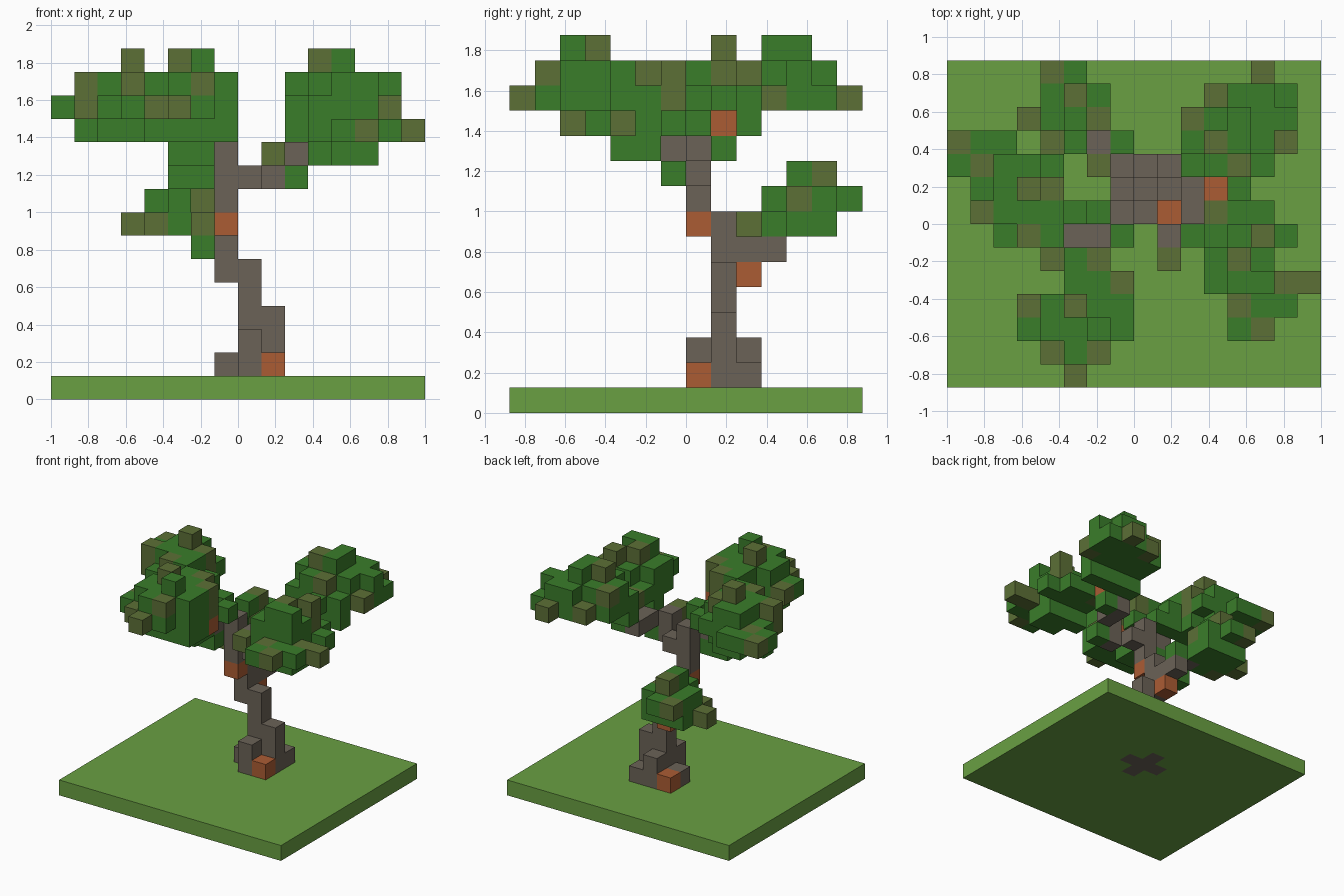
import bpy
import bmesh
from mathutils import Vector

cube = bpy.data.objects.get("Cube")
if cube:
    bpy.data.objects.remove(cube, do_unlink=True)

CELL = 0.125
ORIGIN = Vector((-1, -0.875, 0))


def make_material(name, rgb):
    mat = bpy.data.materials.new(name)
    mat.use_nodes = True
    color = (*rgb, 1)
    mat.diffuse_color = color
    bsdf = next(n for n in mat.node_tree.nodes if n.type == "BSDF_PRINCIPLED")
    bsdf.inputs["Base Color"].default_value = color
    bsdf.inputs["Roughness"].default_value = 0.9
    return mat


MATERIALS = {
    "g": make_material("grass_green", (0.142, 0.35, 0.055)),
    "l": make_material("leaf_green", (0.042, 0.205, 0.023)),
    "o": make_material("olive_leaf", (0.107, 0.16, 0.037)),
    "b": make_material("grey_bark", (0.147, 0.123, 0.095)),
    "r": make_material("rust_bark", (0.41, 0.107, 0.034)),
}
parts = {}


def add_layers(name, column, row, layers):
    """Each layer is a plan of the part: words are rows going back, letters are cells."""
    cells = parts.setdefault(name, {})
    for level, plan in layers.items():
        for j, line in enumerate(plan.split()):
            for i, key in enumerate(line):
                if key != ".":
                    cells[column + i, row + j, level] = key


def add_column(name, i, j, low, high, key="b"):
    for k in range(low, high + 1):
        parts.setdefault(name, {})[i, j, k] = key


# Trunk: flared roots, kinked stem
for step in (-1, 0, 1):
    add_column("trunk", 8 + step, 8, 0, 1)
    add_column("trunk", 8, 8 + step, 0, 2)
add_column("trunk", 9, 8, 1, 3)
add_column("trunk", 8, 8, 1, 5)
add_column("trunk", 9, 9, 1, 1)
add_column("trunk", 9, 7, 1, 1, "r")
add_column("trunk", 7, 9, 1, 1, "r")
add_column("trunk", 7, 8, 5, 7)
add_column("trunk", 7, 7, 7, 7, "r")
add_column("trunk", 7, 7, 8, 10)

# Branches
add_layers("low_branch", 6, 9, {5: ".r", 6: ".b .b", 7: ". b"})
add_layers("front_branch", 5, 6, {10: "bb"})
add_layers("side_branch", 8, 6, {9: ".b b", 10: ".b ..b ..b", 11: ". . ...r"})

# Leaf clusters
add_layers("front_leaves", 3, 0, {
    9: ". . . . . . ..ll",
    10: ". . . . ..ll ..ll",
    11: ". . .llll .llll ..llr ..ll ....l",
    12: "..o .oll lllll ollll ..llo .olo",
    13: ". ..lo .llll .llll ..llo ..lo",
    14: ". . ...l ..o",
})
add_layers("right_leaves", 0, 6, {
    11: ". ..lllll .llll ..ll",
    12: "..lol .ollll .lloo lolll oll",
    13: "...ol .olll ..loo ..ll",
    14: ". . ...o",
})
add_layers("back_left_leaves", 10, 7, {
    10: ". .l",
    11: ". . llll",
    12: ". ..l llll llllo lllll .olll ...o",
    13: ". . .lo llll ollll ..ll",
    14: ". . . .ol ..l",
})
add_layers("front_left_leaves", 9, 2, {
    9: ". . . . .l",
    10: ". . ...ll o.lll",
    11: "...lo ...oll ..llloo ..lll ..llll ..oll",
    12: ". . ..lll ..lll ...lo",
    13: ". . ...ll ...o ....o",
})
add_layers("low_back_leaves", 3, 9, {
    6: "...l",
    7: "...o .ol.l olll .lll",
    8: ". ..l .llo .lll .ol",
    9: ". . ..l ..o",
})

# Grass slab fills around the roots
roots = {c for c in parts["trunk"] if c[2] == 0}
parts["ground"] = {(i, j, 0): "g" for i in range(16) for j in range(14)
                   if (i, j, 0) not in roots}

# Keep one owner per cell, then skin only exposed faces
occupied = {}
for name, cells in parts.items():
    for cell in cells:
        occupied.setdefault(cell, name)


def build(name, cells):
    keys = sorted(set(cells.values()))
    bm = bmesh.new()
    verts = {}

    def corner(p):
        p = tuple(p)
        if p not in verts:
            verts[p] = bm.verts.new(ORIGIN + Vector(p) * CELL)
        return verts[p]

    for cell, key in cells.items():
        if occupied[cell] != name:
            continue
        for axis in range(3):
            for side in (0, 1):
                near = list(cell)
                near[axis] += 2 * side - 1
                if tuple(near) in occupied:
                    continue
                u, v = (axis + 1) % 3, (axis + 2) % 3
                loop = []
                for a, b in ((0, 0), (1, 0), (1, 1), (0, 1)):
                    p = list(cell)
                    p[axis] += side
                    p[u] += a
                    p[v] += b
                    loop.append(corner(p))
                face = bm.faces.new(loop if side else loop[::-1])
                face.material_index = keys.index(key)
    mesh = bpy.data.meshes.new(name)
    bm.to_mesh(mesh)
    bm.free()
    for key in keys:
        mesh.materials.append(MATERIALS[key])
    bpy.context.collection.objects.link(bpy.data.objects.new(name, mesh))


for name, cells in parts.items():
    build(name, cells)
